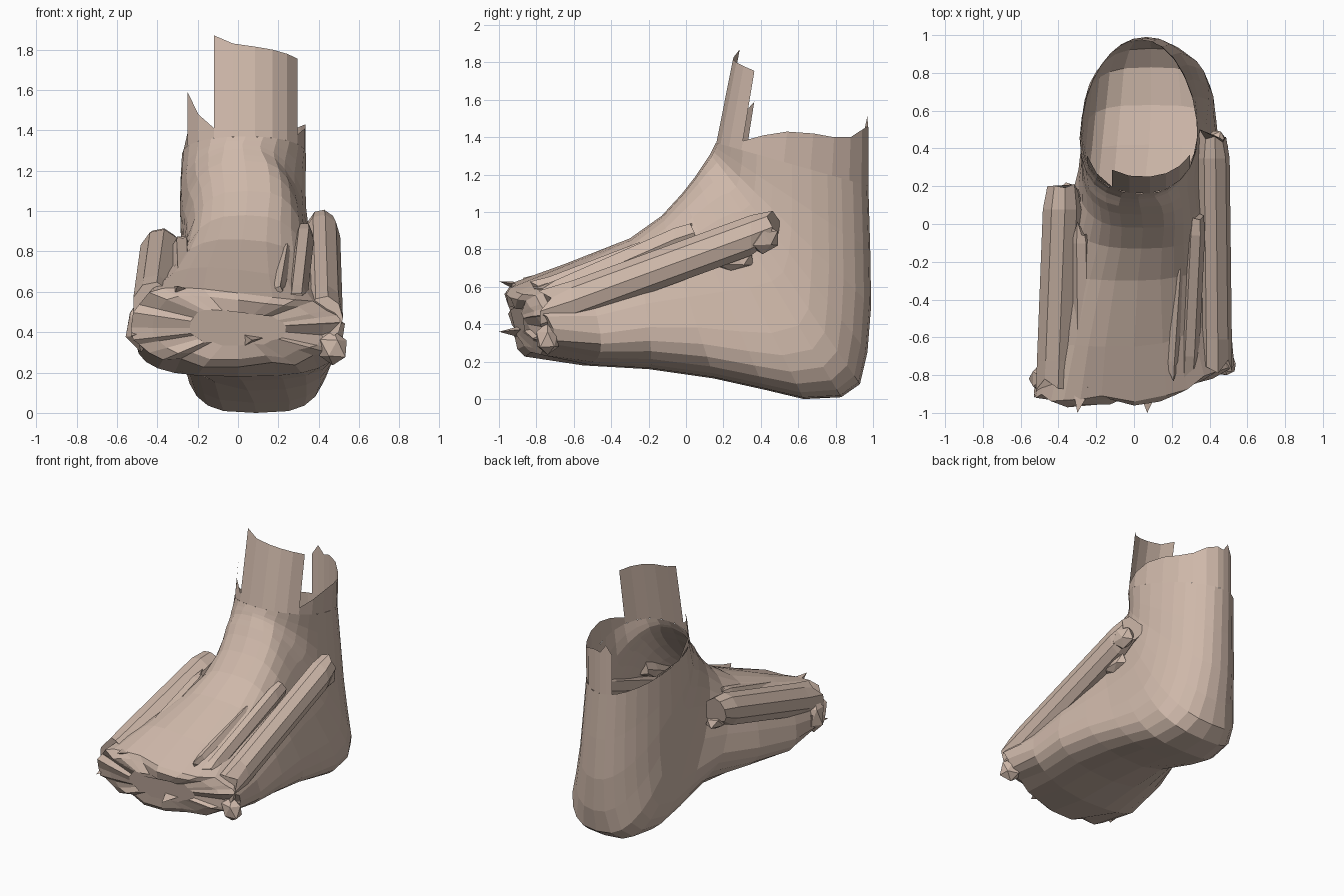
import bpy, bmesh, math, random
from mathutils import Vector

random.seed(4)
cube = bpy.data.objects.get("Cube")
if cube:
    bpy.data.objects.remove(cube)

skin = bpy.data.materials.new("pale skin")
skin.use_nodes = True
colour = (0.62, 0.48, 0.40, 1)
skin.diffuse_color = colour
skin.node_tree.nodes["Principled BSDF"].inputs["Base Color"].default_value = colour

SIDES = 28


def finish(name, bm, recalc=True):
    if recalc:
        bmesh.ops.recalc_face_normals(bm, faces=bm.faces)
    mesh = bpy.data.meshes.new(name)
    bm.to_mesh(mesh)
    bm.free()
    mesh.materials.append(skin)
    obj = bpy.data.objects.new(name, mesh)
    bpy.context.collection.objects.link(obj)


def clamp(value):
    return min(1, max(0, value))


def ring_point(station, t):
    """Point on a slanted, tapered oval; t = 0 is the front/top, 90 degrees is +x."""
    ty, tz, by, bz, cx, hw, taper, power = station
    s, c = math.sin(t), math.cos(t)
    s = math.copysign(abs(s) ** power, s)
    c = math.copysign(abs(c) ** power, c)
    f = (1 - c) / 2
    p = Vector((cx + hw * s * (1 - taper * c), ty + (by - ty) * f, tz + (bz - tz) * f))
    # toes slope down and back towards +x
    toe = clamp((-p.y - 0.1) / 0.6)
    p.z -= 0.12 * p.x * toe * max(0, c)
    p.y += 0.38 * max(0, p.x - 0.1) * toe
    # hollow arch on the -x side of the sole
    arch = clamp(1 - abs(p.y - 0.08) / 0.45) * clamp(-p.x / 0.35) * clamp(0.3 - c)
    p.z += 0.10 * arch
    p.x += 0.07 * arch
    # the leg leans towards -x as it rises
    p.x -= 0.08 * clamp(p.z - 0.2) * clamp((p.y + 0.2) / 0.4)
    return p


def bridge(bm, a, b):
    n = len(a)
    for i in range(n):
        bm.faces.new((a[i], a[(i + 1) % n], b[(i + 1) % n], b[i]))


# Foot shell: slanted ovals fan from the toes round the heel up to the ankle
# (top y, top z, bottom y, bottom z, centre x, half width, taper, squareness)
stations = [
    (-0.93, 0.61, -0.86, 0.24, 0.00, 0.53, 0.00, 0.75),
    (-0.65, 0.71, -0.55, 0.18, 0.00, 0.49, 0.14, 0.68),
    (-0.30, 0.86, -0.20, 0.16, 0.02, 0.45, 0.26, 0.68),
    (-0.13, 0.98, 0.15, 0.11, 0.05, 0.40, 0.27, 0.66),
    (-0.02, 1.10, 0.42, 0.05, 0.08, 0.355, 0.22, 0.60),
    (0.05, 1.19, 0.63, 0.00, 0.09, 0.34, 0.17, 0.60),
    (0.09, 1.25, 0.83, 0.01, 0.09, 0.335, 0.12, 0.64),
    (0.11, 1.28, 0.93, 0.08, 0.09, 0.33, 0.05, 0.74),
    (0.13, 1.31, 0.97, 0.25, 0.09, 0.32, -0.04, 0.85),
    (0.14, 1.33, 0.99, 0.50, 0.09, 0.31, -0.12, 0.90),
    (0.15, 1.35, 0.985, 0.80, 0.10, 0.305, -0.16, 0.92),
    (0.16, 1.37, 0.975, 1.14, 0.11, 0.30, -0.20, 0.92),
]
bm = bmesh.new()
rings = []
for k, st in enumerate(stations):
    ring = []
    for i in range(SIDES):
        p = ring_point(st, math.tau * i / SIDES)
        if k == 0:
            p += Vector((0, random.uniform(-0.02, 0.02), random.uniform(-0.02, 0.02)))
        ring.append(bm.verts.new(p))
    rings.append(ring)
for a, b in zip(rings, rings[1:]):
    bridge(bm, a, b)
# crumpled toe end
outer = rings[0]
for shrink, push in ((0.8, -0.03), (0.45, -0.04)):
    inner = []
    for v in rings[0]:
        p = v.co.copy()
        p.x *= shrink
        p.z = 0.42 + (p.z - 0.42) * shrink
        p.y = -0.88 + (p.y + 0.88) * shrink + push + random.uniform(-0.015, 0.015)
        inner.append(bm.verts.new(p))
    bridge(bm, outer, inner)
    outer = inner
bm.faces.new(outer)
finish("foot_shell", bm)


# Torn collar: curved panels that continue the ankle upwards
def collar_panel(name, start, end, heights):
    bm = bmesh.new()
    low, high = [], []
    n = len(heights) - 1
    for i, z in enumerate(heights):
        t = math.radians(start + (end - start) * i / n)
        p = ring_point(stations[-1], t)
        low.append(bm.verts.new(p))
        lean = 0.1 * (1 + math.cos(t)) * (z - p.z)
        high.append(bm.verts.new((p.x, p.y + lean, z)))
    for i in range(n):
        bm.faces.new((low[i], low[i + 1], high[i + 1], high[i]))
    finish(name, bm, False)


collar_panel("front_flap", -23, 50, [1.87, 1.83, 1.815, 1.80, 1.78, 1.755])
collar_panel("front_spike", -55, -23, [1.59, 1.48, 1.41])
collar_panel("right_rim", -105, -55, [1.24, 1.27, 1.39])
collar_panel("left_rim", 50, 172, [1.38, 1.41, 1.43, 1.42, 1.40, 1.40, 1.44, 1.46])
collar_panel("back_spike", 172, 200, [1.46, 1.45, 1.51, 1.44])


# Side cords: faceted rods lying along the foot
def rod(name, start, end, half_width, half_height, sides=9):
    bm = bmesh.new()
    a, b = Vector(start), Vector(end)
    loops = []
    for f, size in ((0, 1), (0.12, 1), (0.9, 1), (1, 0.8)):
        loop = []
        for i in range(sides):
            t = math.tau * i / sides
            p = a.lerp(b, f) + Vector((half_width * size * math.cos(t), 0,
                                       half_height * size * math.sin(t)))
            if f in (0, 1):
                p.y += random.uniform(-0.04, 0.04)
            loop.append(bm.verts.new(p))
        loops.append(loop)
    for p, q in zip(loops, loops[1:]):
        bridge(bm, p, q)
    bm.faces.new(loops[0])
    bm.faces.new(loops[-1])
    finish(name, bm)


rod("left_cord", (0.43, -0.76, 0.47), (0.415, 0.47, 0.92), 0.09, 0.11)
rod("right_cord", (-0.42, -0.85, 0.53), (-0.38, 0.18, 0.82), 0.105, 0.12)
rod("left_inner_cord", (0.29, -0.80, 0.53), (0.33, 0.02, 0.89), 0.05, 0.07, 6)
rod("left_thin_cord", (0.20, -0.80, 0.59), (0.24, -0.2, 0.82), 0.03, 0.04, 5)
rod("right_inner_cord", (-0.27, -0.84, 0.60), (-0.28, -0.02, 0.84), 0.05, 0.05, 6)


# Knobs at the cord ends
def knob(name, location, size):
    bm = bmesh.new()
    bmesh.ops.create_icosphere(bm, subdivisions=1, radius=1)
    for v in bm.verts:
        v.co = Vector([c * s for c, s in zip(v.co, size)]) * random.uniform(0.9, 1.1)
        v.co += Vector(location)
    finish(name, bm)


knob("left_cord_knob", (0.44, 0.41, 0.86), (0.065, 0.09, 0.08))
knob("left_lower_knob", (0.38, 0.24, 0.75), (0.05, 0.13, 0.07))
knob("right_lower_knob", (-0.34, 0.13, 0.72), (0.07, 0.10, 0.06))
knob("right_toe_knob", (-0.48, -0.82, 0.44), (0.08, 0.08, 0.13))
knob("left_toe_knob", (0.47, -0.74, 0.32), (0.08, 0.07, 0.09))


# Torn shards along the toe edge
def shard(name, base, tip, radius):
    bm = bmesh.new()
    base, tip = Vector(base), Vector(tip)
    top = bm.verts.new(tip)
    foot = [bm.verts.new(base + Vector((radius * math.cos(t), 0, radius * 0.6 * math.sin(t))))
            for t in (0.3, 2.2, 4.1)]
    for i in range(3):
        bm.faces.new((foot[i], foot[(i + 1) % 3], top))
    bm.faces.new(foot)
    finish(name, bm)


shard("toe_shard_right", (-0.28, -0.82, 0.58), (-0.30, -1.0, 0.63), 0.09)
shard("toe_shard_middle", (0.06, -0.82, 0.36), (0.07, -1.0, 0.36), 0.10)
shard("toe_shard_outer", (-0.46, -0.75, 0.42), (-0.53, -0.92, 0.38), 0.09)
